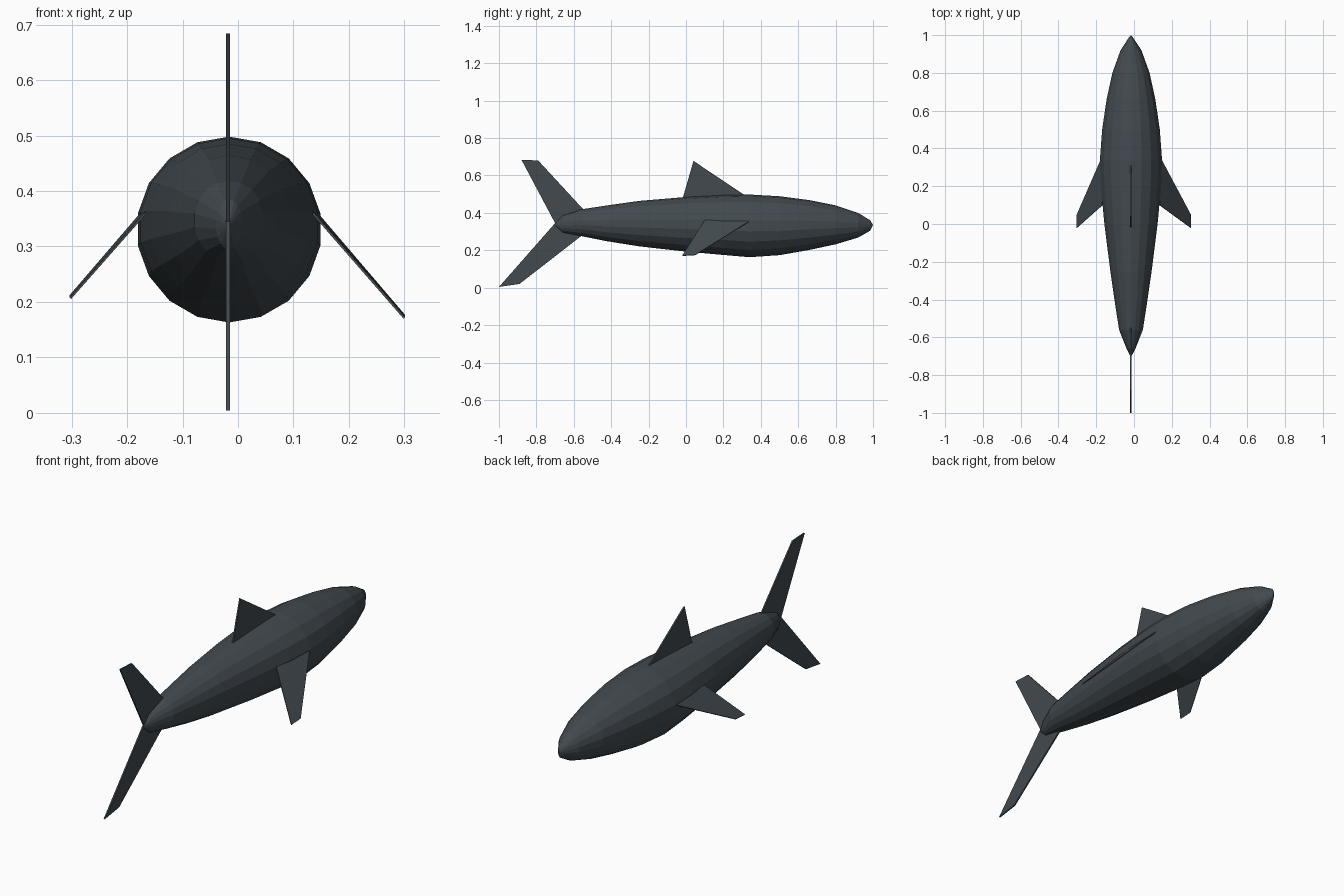
import bpy, bmesh
from math import sin, cos, tau
from mathutils import Vector

if "Cube" in bpy.data.objects:
    bpy.data.objects.remove(bpy.data.objects["Cube"])

CX = -0.016   # the body sits slightly off centre
SIDES = 18

mat = bpy.data.materials.new("slate_skin")
mat.diffuse_color = (0.055, 0.068, 0.078, 1)
mat.use_nodes = True
mat.node_tree.nodes["Principled BSDF"].inputs["Base Color"].default_value = mat.diffuse_color


def finish(bm, name):
    bmesh.ops.recalc_face_normals(bm, faces=bm.faces)
    me = bpy.data.meshes.new(name)
    bm.to_mesh(me)
    bm.free()
    me.materials.append(mat)
    ob = bpy.data.objects.new(name, me)
    bpy.context.collection.objects.link(ob)
    return ob


def fin(name, outline, thickness):
    """Thin flat plate through a 3D outline, given along its offset direction."""
    pts = [Vector(p) for p in outline]
    n = (pts[1] - pts[0]).cross(pts[2] - pts[0]).normalized() * thickness / 2
    bm = bmesh.new()
    a = [bm.verts.new(p + n) for p in pts]
    b = [bm.verts.new(p - n) for p in pts]
    bm.faces.new(a)
    bm.faces.new(b[::-1])
    for i in range(len(pts)):
        j = (i + 1) % len(pts)
        bm.faces.new((a[i], b[i], b[j], a[j]))
    return finish(bm, name)


# Body: lofted rings (y, half width, bottom z, top z)
stations = [
    (0.985, 0.013, 0.305, 0.360),
    (0.92, 0.056, 0.268, 0.400),
    (0.80, 0.100, 0.232, 0.440),
    (0.66, 0.131, 0.202, 0.468),
    (0.50, 0.155, 0.174, 0.489),
    (0.34, 0.167, 0.163, 0.498),
    (0.20, 0.162, 0.175, 0.495),
    (0.00, 0.143, 0.193, 0.485),
    (-0.25, 0.111, 0.221, 0.464),
    (-0.42, 0.086, 0.248, 0.440),
    (-0.56, 0.064, 0.276, 0.419),
    (-0.66, 0.024, 0.295, 0.385),
]
bm = bmesh.new()
rings = []
for y, w, lo, hi in stations:
    mid, h = (lo + hi) / 2, (hi - lo) / 2
    rings.append([bm.verts.new((CX + w * sin(tau * i / SIDES), y,
                                mid + h * cos(tau * i / SIDES)))
                  for i in range(SIDES)])
for r, s in zip(rings, rings[1:]):
    for i in range(SIDES):
        j = (i + 1) % SIDES
        bm.faces.new((r[i], r[j], s[j], s[i]))
# Pointed snout and tail root
for ring, tip in ((rings[0], (CX, 1.0, 0.335)), (rings[-1], (CX, -0.705, 0.338))):
    v = bm.verts.new(tip)
    for i in range(SIDES):
        bm.faces.new((ring[i], ring[(i + 1) % SIDES], v))
finish(bm, "body")

# Dorsal fin and tail lobes lie in the centre plane
TX = -0.018
flat_fins = {
    "dorsal_fin": [(0.31, 0.497), (0.04, 0.678), (-0.017, 0.48), (0.02, 0.46), (0.28, 0.47)],
    "upper_tail_fin": [(-0.55, 0.42), (-0.79, 0.680), (-0.88, 0.684), (-0.70, 0.345), (-0.58, 0.34)],
    "lower_tail_fin": [(-0.55, 0.284), (-0.89, 0.02), (-1.0, 0.004), (-0.70, 0.345), (-0.58, 0.34)],
}
for name, outline in flat_fins.items():
    fin(name, [(TX, y, z) for y, z in outline], 0.007)

# Pectoral fins, the left tip slightly higher
for name, root, tip, z_tip in (("right_pectoral_fin", 0.135, 0.30, 0.171),
                               ("left_pectoral_fin", -0.167, -0.302, 0.207)):
    fin(name, [(root, 0.36, 0.368), (tip, 0.05, z_tip + 0.004),
               (tip, -0.02, z_tip), (root, 0.10, 0.360)], 0.004)
